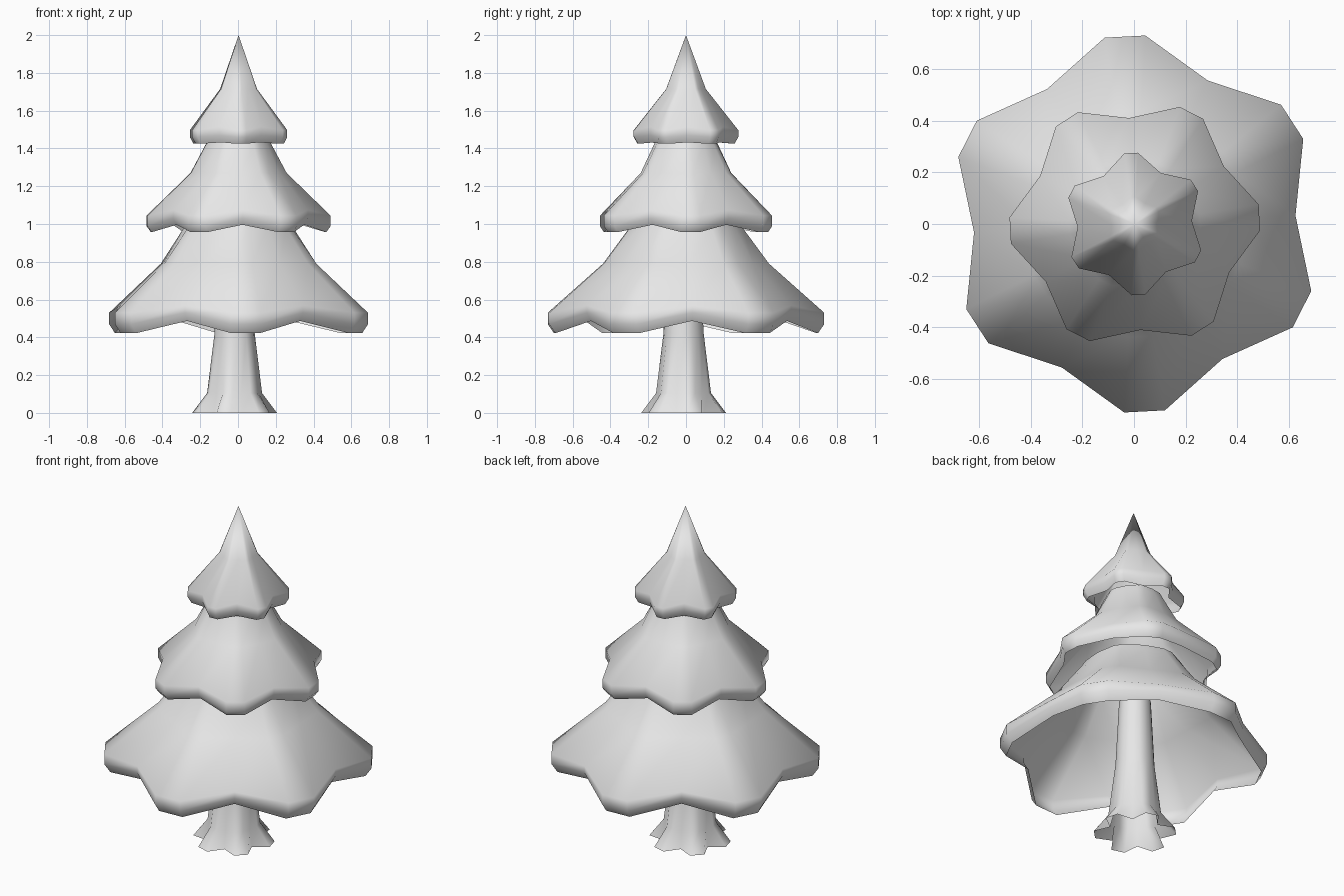
import bpy
import bmesh
from math import radians, cos, sin

if "Cube" in bpy.data.objects:
    bpy.data.objects.remove(bpy.data.objects["Cube"])

grey = bpy.data.materials.new("pale_grey")
grey.use_nodes = True
grey.diffuse_color = (0.8, 0.8, 0.8, 1)
grey.node_tree.nodes["Principled BSDF"].inputs["Base Color"].default_value = (0.8, 0.8, 0.8, 1)


def star_ring(bm, turn, half, center, tip_r, valley_r, tip_z, valley_z):
    """Six blunt tips, with one valley point after each."""
    verts = []
    for k in range(6):
        base = turn + 60 * k
        for a, r, z in ((base - half, tip_r, tip_z), (base + half, tip_r, tip_z),
                        (base + 30, valley_r, valley_z)):
            t = radians(a)
            verts.append(bm.verts.new((center[0] + r * cos(t), center[1] + r * sin(t), z)))
    return verts


def lobed_shell(name, turn, half, rings, center=(0.003, 0), peak=None):
    """Skin star-shaped rings into an open shell, with an optional peak."""
    bm = bmesh.new()
    loops = [star_ring(bm, turn, half, center, *r) for r in rings]
    n = len(loops[0])
    for low, high in zip(loops, loops[1:]):
        for i in range(n):
            j = (i + 1) % n
            bm.faces.new((low[i], low[j], high[j], high[i]))
    if peak:
        tip = bm.verts.new((center[0], center[1], peak))
        for i in range(n):
            bm.faces.new((loops[-1][i], loops[-1][(i + 1) % n], tip))
    mesh = bpy.data.meshes.new(name)
    bm.to_mesh(mesh)
    bm.free()
    mesh.materials.append(grey)
    obj = bpy.data.objects.new(name, mesh)
    bpy.context.collection.objects.link(obj)
    bpy.ops.object.select_all(action="DESELECT")
    obj.select_set(True)
    bpy.context.view_layer.objects.active = obj
    bpy.ops.object.shade_smooth_by_angle(angle=radians(65))


# Branch tiers: open skirts with a rolled rim, listed from the rim upwards
lobed_shell("lower_branches", 33, 6.2, [
    (0.70, 0.60, 0.422, 0.487),
    (0.733, 0.625, 0.47, 0.53),
    (0.733, 0.625, 0.53, 0.57),
    (0.44, 0.40, 0.79, 0.79),
    (0.30, 0.29, 0.98, 0.98),
    (0.275, 0.265, 1.02, 1.02),
])

lobed_shell("middle_branches", 3, 6, [
    (0.465, 0.39, 0.957, 0.996),
    (0.487, 0.412, 0.987, 1.03),
    (0.487, 0.412, 1.045, 1.075),
    (0.255, 0.24, 1.27, 1.27),
    (0.175, 0.17, 1.42, 1.42),
    (0.155, 0.15, 1.46, 1.46),
])

lobed_shell("upper_branches", 33, 5.5, [
    (0.257, 0.20, 1.425, 1.432),
    (0.277, 0.222, 1.46, 1.47),
    (0.277, 0.222, 1.497, 1.515),
    (0.105, 0.09, 1.715, 1.715),
], peak=2.0)

# Trunk with six flared roots
lobed_shell("trunk", 15, 10, [
    (0.225, 0.15, 0.0, 0.0),
    (0.146, 0.135, 0.105, 0.1),
    (0.107, 0.105, 0.42, 0.42),
    (0.087, 0.086, 0.82, 0.82),
], center=(-0.018, -0.013))
